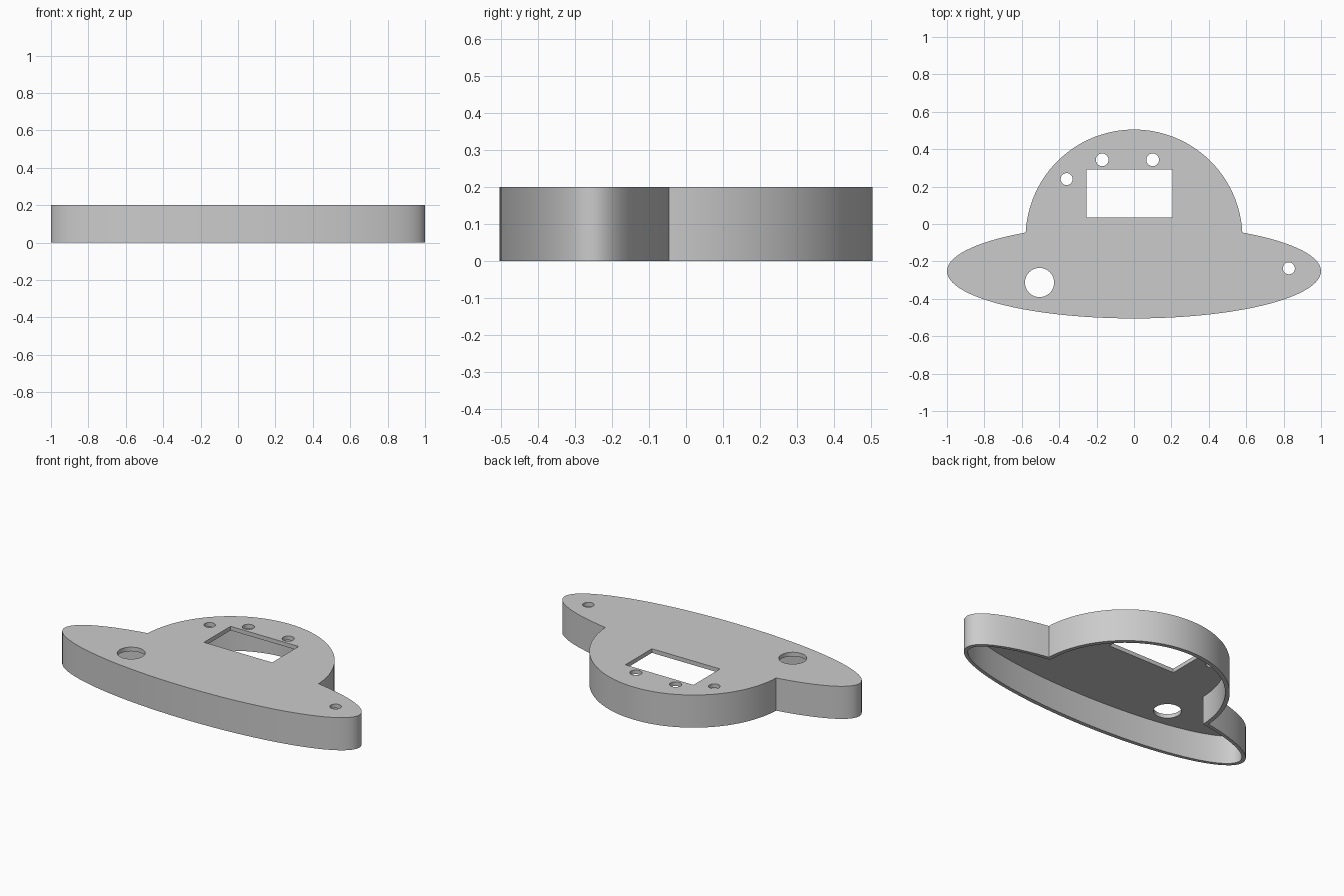
import bpy, bmesh
from math import sin, cos, pi, asin, atan2

HEIGHT, WALL = 0.2, 0.025
BRIM_Y, BRIM_A, BRIM_B = -0.252, 1.0, 0.253
DOME_Y, DOME_R = -0.075, 0.58

cube = bpy.data.objects.get("Cube")
if cube:
    bpy.data.objects.remove(cube)

grey = bpy.data.materials.new("plain grey")
grey.use_nodes = True
grey.diffuse_color = (0.6, 0.6, 0.6, 1)
grey.node_tree.nodes["Principled BSDF"].inputs["Base Color"].default_value = (0.6, 0.6, 0.6, 1)


def outline(inset):
    """Wide oval joined to a round dome, shrunk by the inset."""
    a, b, r = BRIM_A - inset, BRIM_B - inset, DOME_R - inset
    lo, hi = -0.3, 0.8
    for _ in range(40):  # where the dome meets the oval
        t = (lo + hi) / 2
        x, y = r * cos(t), DOME_Y + r * sin(t) - BRIM_Y
        if (x / a) ** 2 + (y / b) ** 2 < 1:
            lo = t
        else:
            hi = t
    dome = [(r * cos(t + (pi - 2 * t) * i / 48), DOME_Y + r * sin(t + (pi - 2 * t) * i / 48))
            for i in range(49)]
    s = atan2((dome[0][1] - BRIM_Y) / b, dome[0][0] / a)
    start, sweep = pi - s, pi + 2 * s
    brim = [(a * cos(start + sweep * i / 80), BRIM_Y + b * sin(start + sweep * i / 80))
            for i in range(1, 80)]
    return dome + brim


def circle(x, y, r):
    return [(x + r * cos(2 * pi * i / 32), y + r * sin(2 * pi * i / 32)) for i in range(32)]


def prism(name, points, z0, z1):
    bm = bmesh.new()
    face = bm.faces.new([bm.verts.new((x, y, z0)) for x, y in points])
    ext = bmesh.ops.extrude_face_region(bm, geom=[face])["geom"]
    bmesh.ops.translate(bm, vec=(0, 0, z1 - z0),
                        verts=[v for v in ext if isinstance(v, bmesh.types.BMVert)])
    bmesh.ops.recalc_face_normals(bm, faces=bm.faces)
    mesh = bpy.data.meshes.new(name)
    bm.to_mesh(mesh)
    bm.free()
    mesh.materials.append(grey)
    obj = bpy.data.objects.new(name, mesh)
    bpy.context.collection.objects.link(obj)
    return obj


# Solid body, then the hollow underside and the openings through the top
body = prism("hollow_cover", outline(0), 0, HEIGHT)
cutters = [prism("cavity_cutter", outline(WALL), -0.1, HEIGHT - WALL)]
window = [(-0.255, 0.035), (0.207, 0.035), (0.207, 0.292), (-0.255, 0.292)]
cutters.append(prism("window_cutter", window, 0.1, 0.3))
for x, y, r in [(-0.36, 0.24, 0.032), (-0.17, 0.343, 0.034), (0.1, 0.343, 0.034),
                (0.828, -0.237, 0.032), (-0.505, -0.313, 0.078)]:
    cutters.append(prism("hole_cutter", circle(x, y, r), 0.1, 0.3))

for cutter in cutters:
    cutter.hide_render = True
    mod = body.modifiers.new("cut", "BOOLEAN")
    mod.operation, mod.solver, mod.object = "DIFFERENCE", "EXACT", cutter

# Bake the cuts and drop the cutters
bpy.context.view_layer.update()
result = bpy.data.meshes.new_from_object(body.evaluated_get(bpy.context.evaluated_depsgraph_get()))
body.modifiers.clear()
body.data = result
for cutter in cutters:
    bpy.data.objects.remove(cutter)

bpy.ops.object.select_all(action="DESELECT")
body.select_set(True)
bpy.context.view_layer.objects.active = body
bpy.ops.object.shade_smooth_by_angle(angle=pi / 6)
